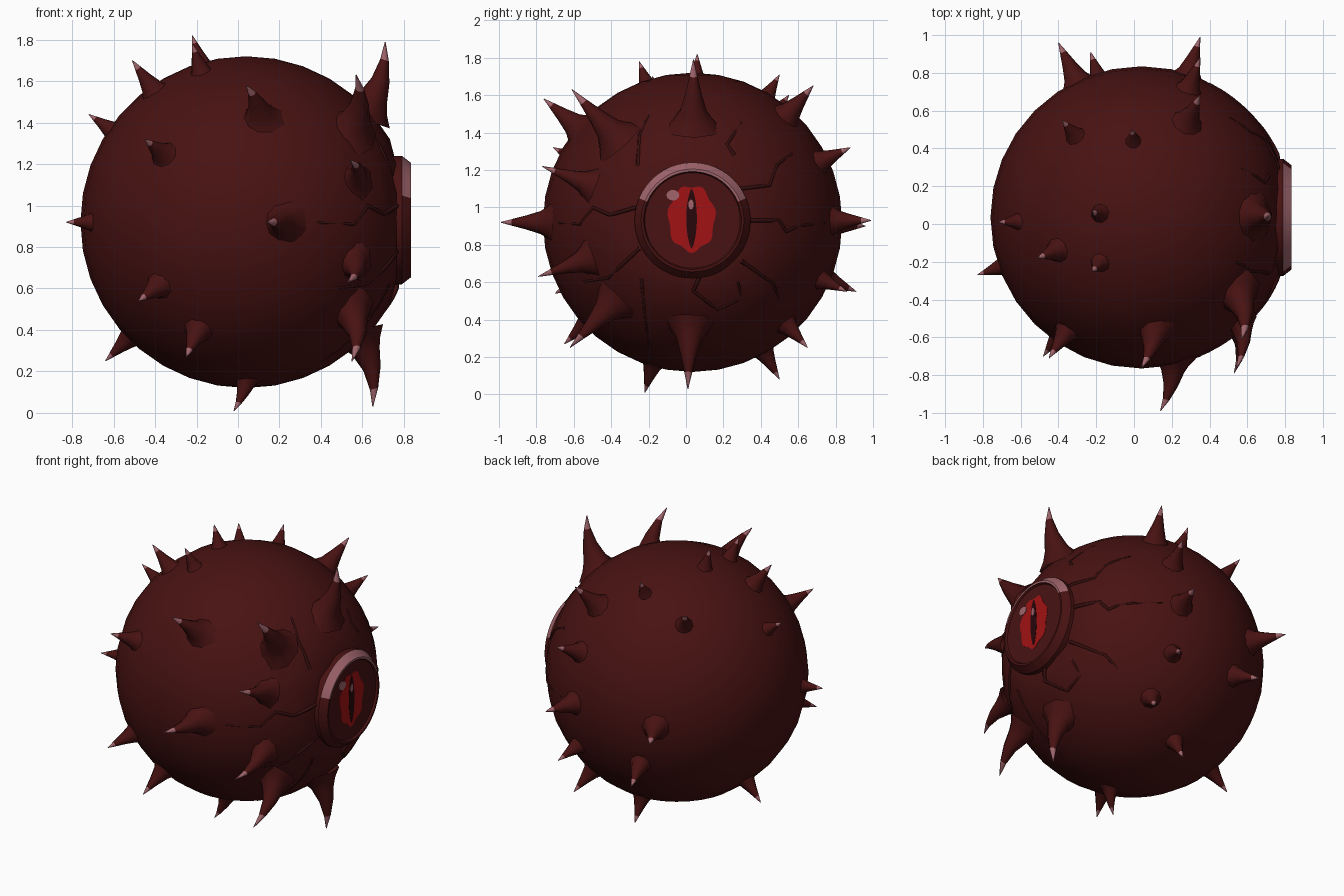
import bpy, bmesh, math
from math import sin, cos, pi
from mathutils import Vector

if "Cube" in bpy.data.objects:
    bpy.data.objects.remove(bpy.data.objects["Cube"], do_unlink=True)

CENTER = Vector((0.04, 0.035, 0.92))
RADIUS = 0.8
EYE = Vector((0, 0.035, 0.93))


def material(name, rgb):
    mat = bpy.data.materials.new(name)
    mat.use_nodes = True
    color = (*rgb, 1)
    mat.diffuse_color = color
    shader = mat.node_tree.nodes["Principled BSDF"]
    shader.inputs["Base Color"].default_value = color
    shader.inputs["Roughness"].default_value = 0.8
    return mat


SKIN = material("dark red skin", (0.065, 0.006, 0.006))
CRACK = material("crack shadow", (0.035, 0.004, 0.004))
PALE = material("pale pink", (0.35, 0.13, 0.15))
IRIS = material("bright red iris", (0.36, 0.006, 0.007))
PUPIL = material("black red pupil", (0.02, 0.002, 0.003))


def finish(bm, name, mats, angle=40):
    bmesh.ops.recalc_face_normals(bm, faces=bm.faces)
    mesh = bpy.data.meshes.new(name)
    bm.to_mesh(mesh)
    bm.free()
    for mat in mats:
        mesh.materials.append(mat)
    obj = bpy.data.objects.new(name, mesh)
    bpy.context.collection.objects.link(obj)
    bpy.ops.object.select_all(action="DESELECT")
    obj.select_set(True)
    bpy.context.view_layer.objects.active = obj
    bpy.ops.object.shade_smooth_by_angle(angle=math.radians(angle))
    return obj


def ring(bm, center, side, up, radius, sides):
    return [bm.verts.new(center + radius * (side * cos(a) + up * sin(a)))
            for a in (2 * pi * i / sides for i in range(sides))]


def bridge(bm, lower, upper, index=0):
    count = len(lower)
    faces = []
    for i in range(count):
        j = (i + 1) % count
        face = bm.faces.new((lower[i], lower[j], upper[j], upper[i]))
        face.material_index = index
        faces.append(face)
    return faces


# Round body, flattened where the eye sits
bm = bmesh.new()
bmesh.ops.create_uvsphere(bm, u_segments=32, v_segments=18, radius=RADIUS)
for v in bm.verts:
    v.co = CENTER + v.co
    v.co.x = min(v.co.x, 0.765)
finish(bm, "body", [SKIN])

# Thorn tips; each thorn rises from the body and bends towards its tip
TIPS = [
    (-.22, .06, 1.82), (-.22, -.25, 1.78), (-.51, -.18, 1.7), (-.01, .5, 1.71),
    (.35, .68, 1.65), (.35, .88, 1.32), (.35, .99, .93), (-.4, .96, .9),
    (-.38, .55, 1.6), (-.72, .01, 1.44), (-.83, -.27, .92), (-.45, -.71, 1.32),
    (.04, -.76, 1.58), (.57, -.61, 1.63), (.54, -.77, 1.22), (.14, -.99, .92),
    (.53, -.79, .63), (-.48, -.7, .54), (-.25, -.65, .27), (.55, -.62, .25),
    (-.02, -.22, .01), (.65, .01, .03), (.71, .04, 1.79), (-.64, .12, .25),
    (-.23, .91, .55), (.35, .86, .55), (.38, .65, .25), (.03, .5, .08)]
THORN = [(0, 1.5), (.15, 1), (.3, .68), (.55, .42), (.8, .2), (1, .02)]


def thorn(bm, tip):
    reach = tip - CENTER
    lean = 0.25 * min(1, max(0, (tip.x + 0.2) / 0.7)) if tip.y < 0.3 else 0
    normal = (reach + Vector((lean, 0, 0))).normalized()
    base = CENTER + normal * 0.74
    bend = base + normal * (tip - base).length * 0.5
    size = 0.06 + 0.25 * max(0, reach.length - 0.9)
    axis = (tip - base).normalized()
    side = axis.orthogonal().normalized()
    up = axis.cross(side)
    rings = []
    for t, r in THORN:
        spot = base * (1 - t) ** 2 + bend * 2 * t * (1 - t) + tip * t * t
        rings.append(ring(bm, spot, side, up, r * size, 9))
    for k in range(len(rings) - 1):
        bridge(bm, rings[k], rings[k + 1], int(k == len(rings) - 2))
    bm.faces.new(rings[-1]).material_index = 1


bm = bmesh.new()
for tip in TIPS:
    thorn(bm, Vector(tip))
finish(bm, "thorns", [SKIN, PALE], 60)

# Eye socket ring and lens, with a pale highlight along the upper bevel
SIDE, UP = Vector((0, 1, 0)), Vector((0, 0, 1))
LENS_X = 0.822
bm = bmesh.new()
socket = [(0.7, 0.31), (0.79, 0.31), (0.835, 0.275), (0.835, 0.262), (LENS_X, 0.255)]
rings = [ring(bm, EYE + Vector((x, 0, 0)), SIDE, UP, r, 48) for x, r in socket]
for k in range(len(rings) - 1):
    for face in bridge(bm, rings[k], rings[k + 1]):
        if k in (1, 2) and face.calc_center_median().z > EYE.z + 0.1:
            face.material_index = 1
bm.faces.new(rings[-1])
finish(bm, "eye_socket", [SKIN, PALE], 30)


# Flat eye details layered on the lens
def plate(name, mat, y, z, width, height, layer, wobble=0, pointed=1):
    bm = bmesh.new()
    outline = []
    for i in range(40):
        a = 2 * pi * i / 40
        r = 1 + wobble * sin(7 * a)
        across = math.copysign(abs(cos(a)) ** pointed, cos(a))
        outline.append(bm.verts.new((LENS_X - 0.001, y + width * r * across,
                                     z + height * r * sin(a))))
    face = bm.faces.new(outline)
    out = bmesh.ops.extrude_face_region(bm, geom=[face])
    for v in out["geom"]:
        if isinstance(v, bmesh.types.BMVert):
            v.co.x += 0.001 + 0.002 * layer
    finish(bm, name, [mat], 30)


plate("iris", IRIS, 0.03, 0.94, 0.125, 0.175, 1, wobble=0.06)
plate("pupil", PUPIL, 0.03, 0.94, 0.028, 0.16, 2, pointed=1.4)
plate("large_glint", PALE, -0.07, 1.065, 0.034, 0.028, 3)
plate("small_glint", PALE, 0.027, 1.015, 0.014, 0.026, 3)

# Cracks spreading out around the eye, as (y, z) paths laid on the body
CRACKS = [
    [(.33, .93), (.5, .93), (.54, .87), (.6, .9), (.75, .92)],
    [(.28, 1.1), (.45, 1.12), (.49, 1.23), (.57, 1.29)],
    [(.26, 1.28), (.22, 1.34), (.3, 1.46)],
    [(-.26, 1.22), (-.25, 1.39), (-.2, 1.5)],
    [(-.27, 1.0), (-.41, .96), (-.5, 1.0), (-.57, .91), (-.72, .92)],
    [(.07, .62), (.04, .55), (.17, .45), (.3, .51), (.28, .6)],
    [(-.24, .62), (-.22, .4), (-.19, .19)],
    [(.3, .71), (.47, .59), (.5, .51)],
    [(-.25, .78), (-.42, .62), (-.55, .6)]]


def on_body(y, z):
    dy, dz = y - CENTER.y, z - CENTER.z
    dx = math.sqrt(max(0.002, RADIUS ** 2 - dy * dy - dz * dz))
    spot = CENTER + Vector((dx, dy, dz)).normalized() * (RADIUS - 0.008)
    spot.x = min(spot.x, 0.765)
    return spot


for path in CRACKS:
    points = []
    for (y0, z0), (y1, z1) in zip(path, path[1:]):
        points += [on_body(y0 + (y1 - y0) * s / 4, z0 + (z1 - z0) * s / 4) for s in range(4)]
    points.append(on_body(*path[-1]))
    curve = bpy.data.curves.new("crack", "CURVE")
    curve.dimensions = "3D"
    curve.bevel_depth = 0.011
    curve.bevel_resolution = 1
    spline = curve.splines.new("POLY")
    spline.points.add(len(points) - 1)
    for i, spot in enumerate(points):
        spline.points[i].co = (*spot, 1)
        spline.points[i].radius = 1.1 - 0.5 * i / len(points)
    curve.materials.append(CRACK)
    bpy.context.collection.objects.link(bpy.data.objects.new("crack", curve))
